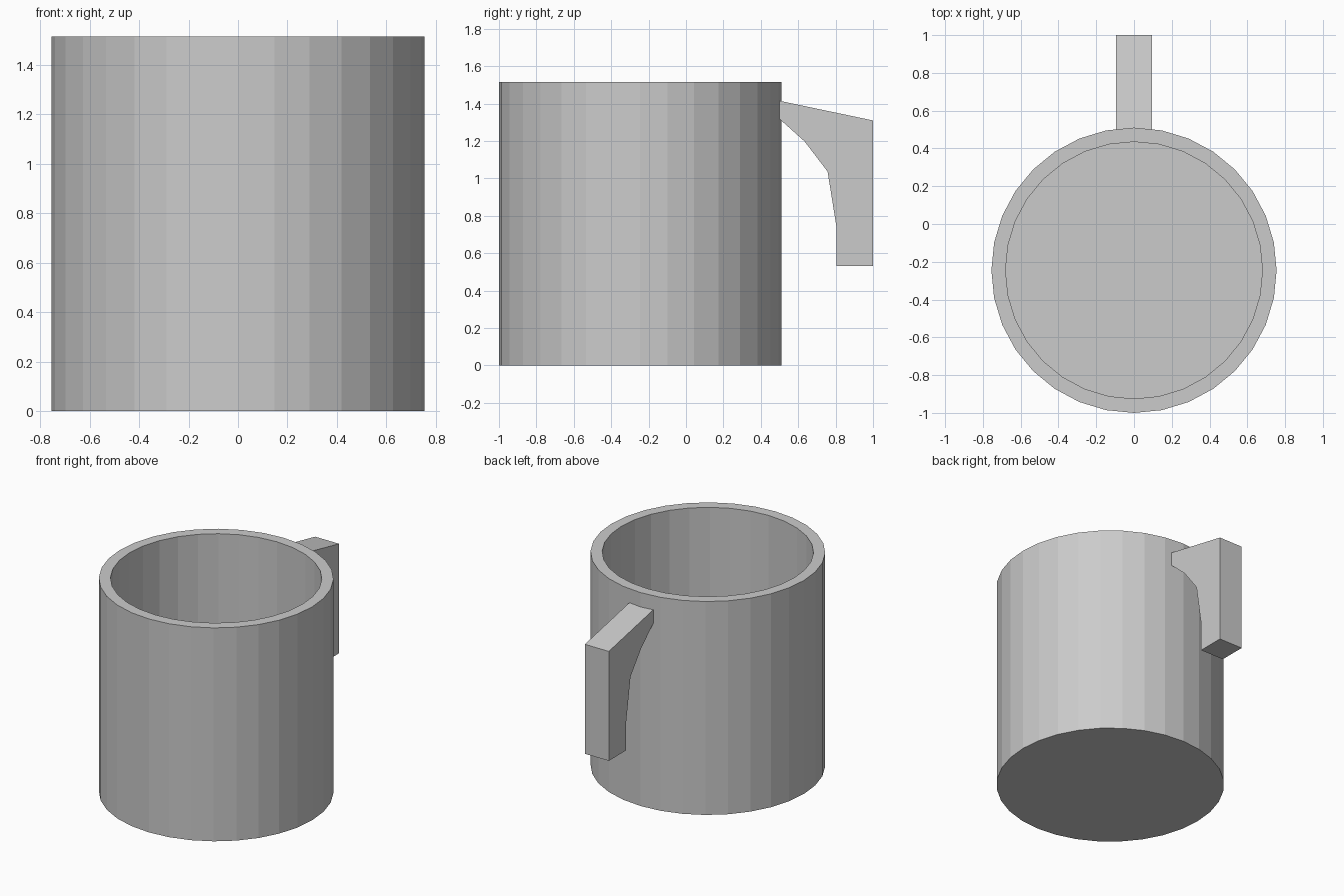
import bpy, bmesh, math

if "Cube" in bpy.data.objects:
    bpy.data.objects.remove(bpy.data.objects["Cube"])

SIDES = 32
CENTRE_Y = -0.245


def finish(name, bm):
    bmesh.ops.recalc_face_normals(bm, faces=bm.faces)
    mesh = bpy.data.meshes.new(name)
    bm.to_mesh(mesh)
    bm.free()
    obj = bpy.data.objects.new(name, mesh)
    bpy.context.collection.objects.link(obj)
    return obj


def ring(bm, radius, z):
    step = 2 * math.pi / SIDES
    return [bm.verts.new((radius * math.sin(i * step),
                          CENTRE_Y + radius * math.cos(i * step), z))
            for i in range(SIDES)]


# Cup body: one hollow shell, outer wall, rim, inner wall and floor
bm = bmesh.new()
rings = [ring(bm, r, z) for r, z in
         [(0.755, 0), (0.755, 1.515), (0.68, 1.515), (0.68, 0.08)]]
for a, b in zip(rings, rings[1:]):
    for i in range(SIDES):
        j = (i + 1) % SIDES
        bm.faces.new((a[i], a[j], b[j], b[i]))
bm.faces.new(rings[0])
bm.faces.new(rings[-1])
finish("cup_body", bm)

# Handle: open hook profile (y, z) extruded across x
profile = [(0.50, 1.415), (1.0, 1.31), (1.0, 0.533), (0.805, 0.533),
           (0.805, 0.738), (0.757, 1.037), (0.634, 1.198), (0.50, 1.318)]
HALF = 0.094
bm = bmesh.new()
face = bm.faces.new([bm.verts.new((-HALF, y, z)) for y, z in profile])
side = bmesh.ops.extrude_face_region(bm, geom=[face], use_keep_orig=True)
moved = [g for g in side["geom"] if isinstance(g, bmesh.types.BMVert)]
bmesh.ops.translate(bm, verts=moved, vec=(2 * HALF, 0, 0))
finish("handle", bm)
